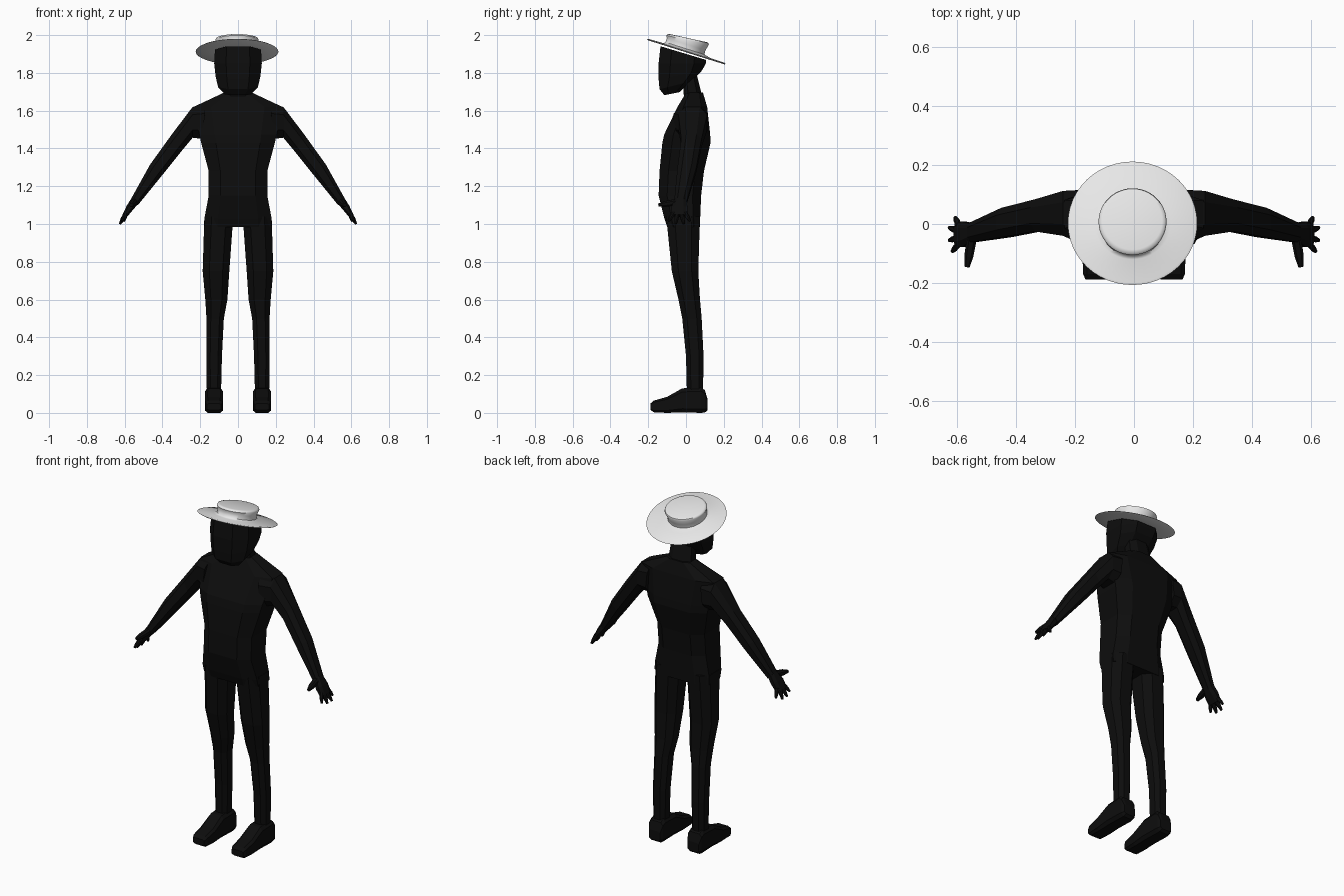
import bpy, bmesh, math
from mathutils import Vector, Matrix

cube = bpy.data.objects.get("Cube")
if cube:
    bpy.data.objects.remove(cube, do_unlink=True)


def material(name, value):
    mat = bpy.data.materials.new(name)
    mat.use_nodes = True
    color = (value, value, value, 1)
    mat.diffuse_color = color
    mat.node_tree.nodes["Principled BSDF"].inputs["Base Color"].default_value = color
    return mat


BLACK = material("black", 0.004)
WHITE = material("hat white", 0.8)


def finish(name, bm, mat):
    bmesh.ops.recalc_face_normals(bm, faces=bm.faces)
    mesh = bpy.data.meshes.new(name)
    bm.to_mesh(mesh)
    bm.free()
    mesh.materials.append(mat)
    obj = bpy.data.objects.new(name, mesh)
    bpy.context.collection.objects.link(obj)
    return obj


# Chamfered-square cross-section swept through rings of (centre, u, v)
def loft(name, rings, side=1, chamfer=0.5):
    k = chamfer
    shape = [(1, -k), (1, k), (k, 1), (-k, 1), (-1, k), (-1, -k), (-k, -1), (k, -1)]
    bm = bmesh.new()
    loops = []
    for c, u, v in rings:
        pts = [Vector(c) + Vector(u) * a + Vector(v) * b for a, b in shape]
        loops.append([bm.verts.new((p.x * side, p.y, p.z)) for p in pts])
    for a, b in zip(loops, loops[1:]):
        for i in range(8):
            j = (i + 1) % 8
            bm.faces.new((a[i], a[j], b[j], b[i]))
    bm.faces.new(loops[0])
    bm.faces.new(loops[-1])
    return finish(name, bm, BLACK)


# Horizontal ring, optionally sloping along y
def level(z, x0, x1, y0, y1, slope=0):
    h = (y1 - y0) / 2
    return ((x0 + x1) / 2, (y0 + y1) / 2, z), ((x1 - x0) / 2, 0, 0), (0, h, h * slope)


# Ring across a limb, from its upper edge to its lower edge in the xz plane
def across(xt, zt, xb, zb, y0, y1):
    return (((xt + xb) / 2, (y0 + y1) / 2, (zt + zb) / 2),
            ((xt - xb) / 2, 0, (zt - zb) / 2), (0, (y1 - y0) / 2, 0))


def finger(name, start, end, radius, side):
    a, b = Vector(start), Vector(end)
    d = (b - a).normalized()
    u = d.cross(Vector((0, 0, 1))).normalized()
    v = d.cross(u)
    loft(name, [(a.lerp(b, t), u * radius * r, v * radius * r)
                for t, r in ((0, 1), (0.6, 0.9), (1, 0.5))], side)


# Torso
loft("torso", [level(z, -w, w, a, b) for z, w, a, b in (
    (0.985, 0.178, -0.1, 0.075), (1.03, 0.178, -0.115, 0.075),
    (1.15, 0.155, -0.145, 0.08), (1.28, 0.155, -0.14, 0.095),
    (1.43, 0.195, -0.125, 0.13), (1.475, 0.205, -0.115, 0.128),
    (1.62, 0.235, -0.045, 0.112), (1.695, 0.075, 0, 0.09))], chamfer=0.6)

# Neck and head
loft("neck", [level(1.66, -0.075, 0.075, -0.01, 0.09),
              level(1.8, -0.065, 0.065, -0.02, 0.055)])
loft("head", [level(z, -w, w, a, b, s) for z, w, a, b, s in (
    (1.69, 0.07, -0.115, -0.035, 0.2), (1.735, 0.105, -0.14, 0.03, 0.25),
    (1.79, 0.118, -0.145, 0.085, 0.2), (1.85, 0.126, -0.145, 0.105, 0),
    (1.905, 0.122, -0.135, 0.105, -0.3))])

for side, word in ((1, "left"), (-1, "right")):
    # Leg
    loft(word + "_leg", [level(*r) for r in (
        (0.1, 0.09, 0.165, 0.005, 0.09), (0.3, 0.085, 0.168, 0.0, 0.093),
        (0.5, 0.075, 0.167, -0.02, 0.083), (0.6, 0.056, 0.173, -0.04, 0.074),
        (0.75, 0.046, 0.187, -0.075, 0.065), (1.04, 0.025, 0.178, -0.105, 0.074))], side)

    # Shoe, swept from toe to heel
    loft(word + "_shoe", [((0.127, y, (lo + hi) / 2), (w, 0, 0), (0, 0, (hi - lo) / 2))
         for y, lo, hi, w in (
             (-0.188, 0.015, 0.05, 0.037), (-0.17, 0.003, 0.065, 0.045),
             (-0.1, 0, 0.085, 0.048), (-0.02, 0.003, 0.13, 0.047),
             (0.08, 0, 0.135, 0.047), (0.1, 0.002, 0.12, 0.045),
             (0.115, 0.015, 0.07, 0.036))], side, 0.7)

    # Arm and palm
    loft(word + "_arm", [across(*r) for r in (
        (0.17, 1.63, 0.19, 1.45, -0.065, 0.115), (0.24, 1.62, 0.24, 1.457, -0.04, 0.112),
        (0.35, 1.475, 0.3, 1.385, -0.025, 0.083), (0.465, 1.315, 0.4, 1.26, -0.045, 0.055),
        (0.565, 1.135, 0.53, 1.1, -0.062, 0.005))], side)
    loft(word + "_palm", [across(*r) for r in (
        (0.562, 1.14, 0.53, 1.105, -0.06, 0.002), (0.59, 1.095, 0.56, 1.07, -0.078, 0.008),
        (0.611, 1.05, 0.587, 1.038, -0.078, 0.005))], side)

    # Fingers and thumb
    tips = ((0.615, -0.093, 1.015), (0.625, -0.055, 1.0),
            (0.625, -0.012, 1.0), (0.605, 0.022, 1.015))
    for i, tip in enumerate(tips):
        base = (0.592, -0.066 + 0.02 * i, 1.06)
        finger(f"{word}_finger_{i + 1}", base, tip, 0.011, side)
    finger(word + "_thumb", (0.55, -0.055, 1.115), (0.565, -0.145, 1.1), 0.017, side)

# Hat: turned profile of brim and crown, tilted back
profile = [(0.1, 0.005), (0.212, 0.004), (0.219, 0.008), (0.212, 0.012), (0.13, 0.014),
           (0.108, 0.022), (0.107, 0.045), (0.115, 0.068), (0.111, 0.076), (0.1, 0.079)]
SEG = 48
bm = bmesh.new()
loops = []
for r, z in profile:
    loop = []
    for i in range(SEG):
        a = math.tau * i / SEG
        x, y = r * math.cos(a), r * math.sin(a)
        is_crown = z > 0.02
        lift = 0.09 * y if z > 0.06 else 0
        loop.append(bm.verts.new((x, y - (0.013 if is_crown else 0), z + lift)))
    loops.append(loop)
for a, b in zip(loops, loops[1:]):
    for i in range(SEG):
        j = (i + 1) % SEG
        bm.faces.new((a[i], a[j], b[j], b[i]))
bm.faces.new(loops[0])
bm.faces.new(loops[-1])
tilt = Matrix.Translation((-0.005, 0, 1.905)) @ Matrix.Rotation(math.radians(-17.5), 4, 'X')
bmesh.ops.transform(bm, matrix=tilt, verts=bm.verts)
hat = finish("hat", bm, WHITE)
bpy.ops.object.select_all(action='DESELECT')
hat.select_set(True)
bpy.context.view_layer.objects.active = hat
bpy.ops.object.shade_smooth_by_angle(angle=math.radians(50))
